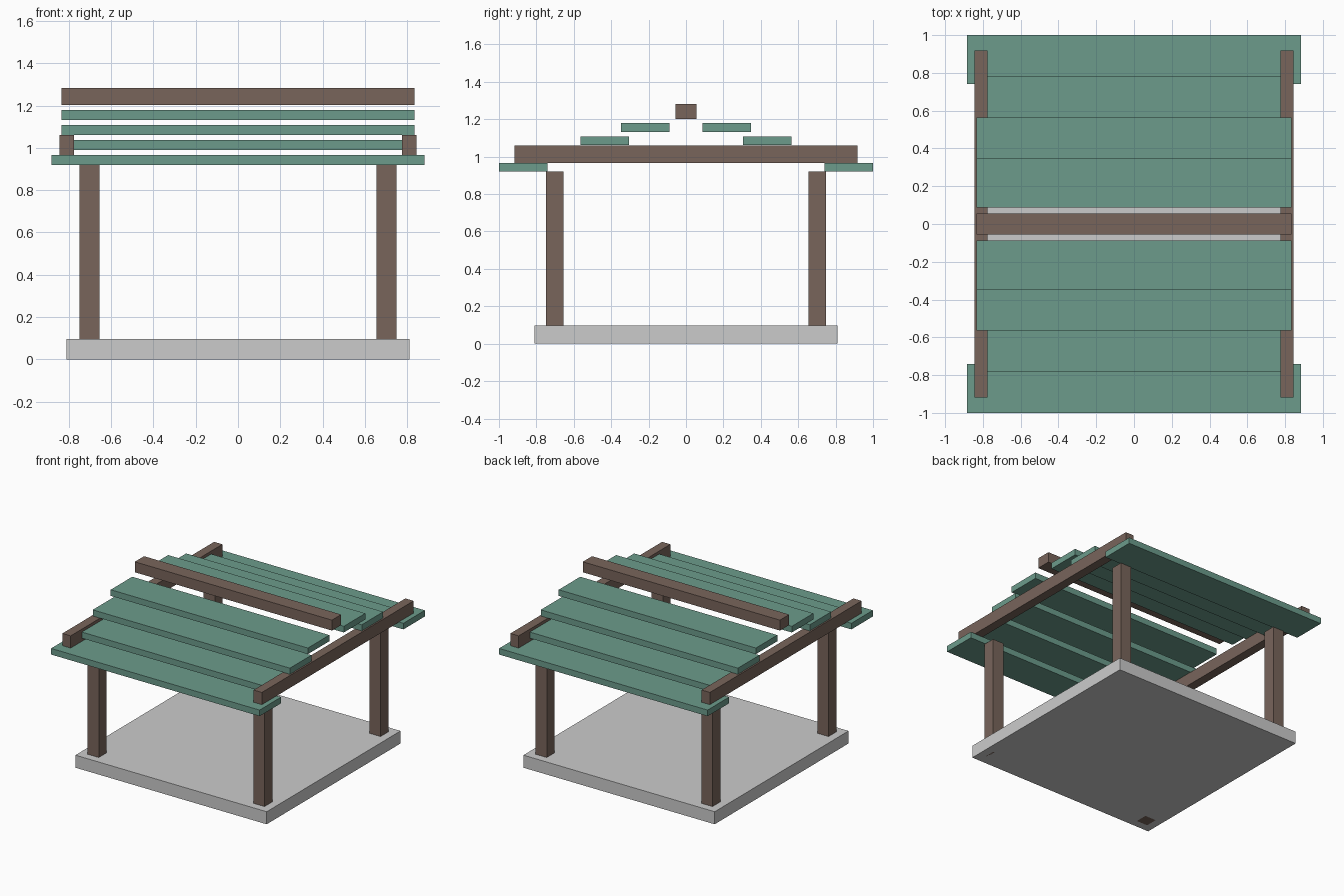
import bpy

if "Cube" in bpy.data.objects:
    bpy.data.objects.remove(bpy.data.objects["Cube"])


def material(name, rgb):
    m = bpy.data.materials.new(name)
    m.diffuse_color = (*rgb, 1)
    m.use_nodes = True
    m.node_tree.nodes["Principled BSDF"].inputs["Base Color"].default_value = m.diffuse_color
    return m


wood = material("brown_wood", (0.19, 0.13, 0.105))
green = material("green_paint", (0.15, 0.33, 0.26))


def box(name, x, y, z, mat=None):
    """Box from (min, max) ranges on each axis."""
    bpy.ops.mesh.primitive_cube_add(size=1, location=[(a + b) / 2 for a, b in (x, y, z)])
    ob = bpy.context.object
    ob.name = name
    ob.scale = [b - a for a, b in (x, y, z)]
    bpy.ops.object.transform_apply(location=False, rotation=False, scale=True)
    if mat:
        ob.data.materials.append(mat)
    return ob


def span(c, half):
    return (c - half, c + half)


# Floor slab
box("floor_slab", (-0.81, 0.81), (-0.81, 0.81), (0, 0.096))

# Corner posts, standing through the slab
for sx, side in ((-1, "left"), (1, "right")):
    for sy, end in ((-1, "front"), (1, "back")):
        box(f"{end}_{side}_post", span(sx * 0.702, 0.047), span(sy * 0.702, 0.047),
            (0, 0.92), wood)
    # Side beam
    box(f"{side}_beam", span(sx * 0.81, 0.035), (-0.918, 0.918), (0.965, 1.06), wood)

# Stepped roof slats, eave to ridge on both slopes
for sy, end in ((-1, "front"), (1, "back")):
    for i in range(4):
        half_len = 0.883 if i == 0 else 0.835
        box(f"{end}_roof_slat_{i + 1}", (-half_len, half_len),
            span(sy * (0.87 - 0.2175 * i), 0.13), span(0.943 + 0.071 * i, 0.0235), green)

# Ridge beam
box("ridge_beam", (-0.835, 0.835), (-0.056, 0.056), (1.202, 1.282), wood)
